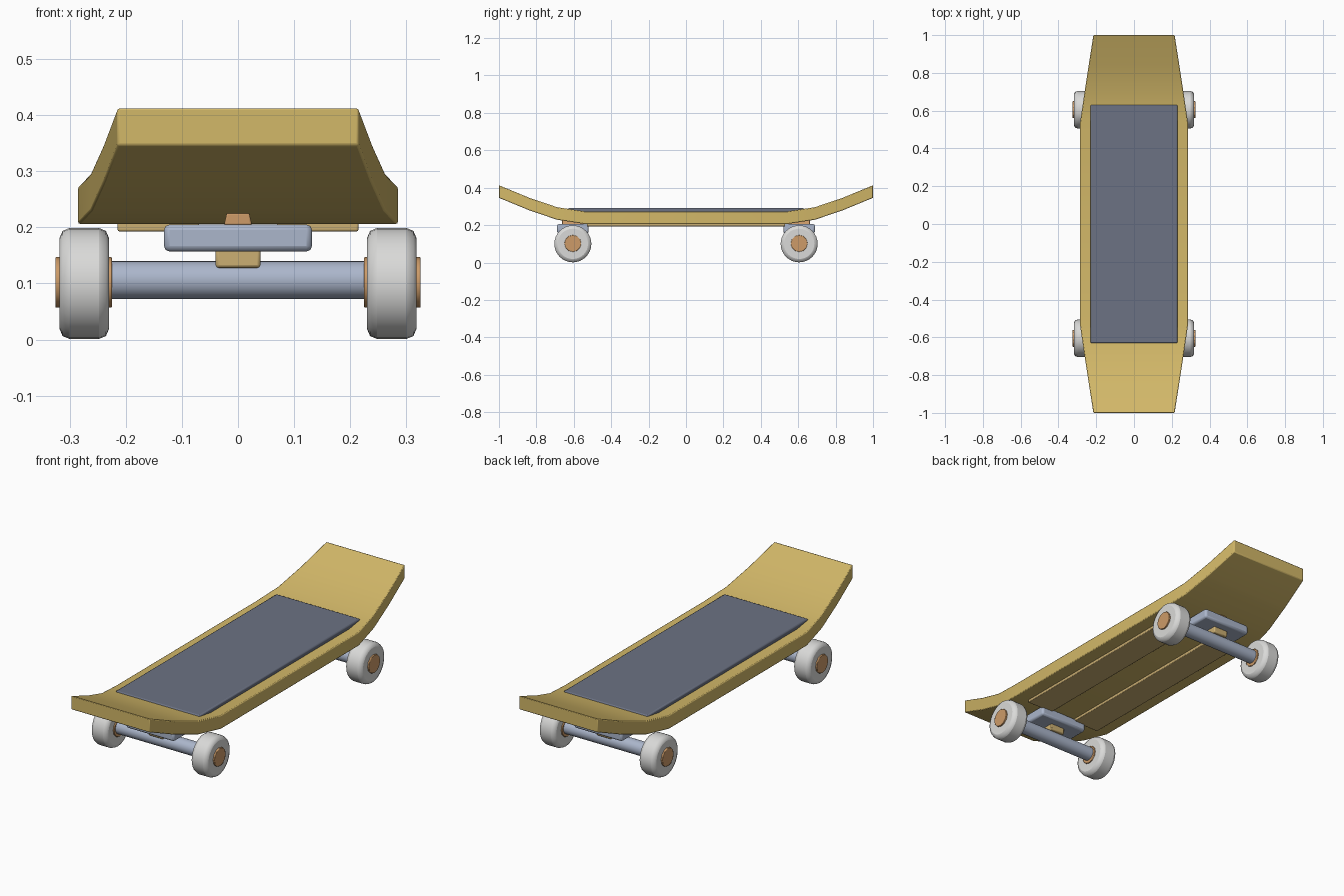
import bpy
import bmesh
import math
from mathutils import Matrix

cube = bpy.data.objects.get("Cube")
if cube:
    bpy.data.objects.remove(cube, do_unlink=True)


def material(name, color):
    m = bpy.data.materials.new(name)
    m.use_nodes = True
    m.diffuse_color = (*color, 1)
    m.node_tree.nodes["Principled BSDF"].inputs["Base Color"].default_value = (*color, 1)
    return m


WOOD = material("golden wood", (0.65, 0.48, 0.14))
GRIP = material("slate grip", (0.15, 0.17, 0.23))
METAL = material("blue grey metal", (0.41, 0.47, 0.60))
RUBBER = material("pale grey wheel", (0.70, 0.70, 0.69))
COPPER = material("copper", (0.61, 0.33, 0.14))
TAN = material("tan", (0.60, 0.43, 0.17))


def finish(name, bm, mat, bevel=0.0, segments=2):
    bmesh.ops.recalc_face_normals(bm, faces=bm.faces)
    mesh = bpy.data.meshes.new(name)
    bm.to_mesh(mesh)
    bm.free()
    mesh.materials.append(mat)
    obj = bpy.data.objects.new(name, mesh)
    bpy.context.collection.objects.link(obj)
    if bevel:
        mod = obj.modifiers.new("Soft edges", "BEVEL")
        mod.width = bevel
        mod.segments = segments
        mod.limit_method = "ANGLE"
        mod.angle_limit = math.radians(35)
    bpy.ops.object.select_all(action="DESELECT")
    obj.select_set(True)
    bpy.context.view_layer.objects.active = obj
    bpy.ops.object.shade_smooth_by_angle(angle=math.radians(32))
    return obj


def box(name, center, size, mat, bevel=0.0, taper=1.0):
    bm = bmesh.new()
    bmesh.ops.create_cube(bm, size=1)
    for v in bm.verts:
        if v.co.z > 0:
            v.co.x *= taper
        v.co = [c + s * p for c, s, p in zip(center, size, v.co)]
    return finish(name, bm, mat, bevel)


def rod(name, center, radius, length, mat, sides, bevel=0.0):
    """Cylinder lying along x."""
    bm = bmesh.new()
    turn = Matrix.Translation(center) @ Matrix.Rotation(math.pi / 2, 4, "Y")
    bmesh.ops.create_cone(bm, cap_ends=True, segments=sides, radius1=radius,
                          radius2=radius, depth=length, matrix=turn)
    return finish(name, bm, mat, bevel)


# Deck: cross-sections of half width and underside height along the length
half = [(0.54, 0.285, 0.206), (0.69, 0.263, 0.229), (0.84, 0.240, 0.280), (1.0, 0.215, 0.346)]
stations = [(-y, w, z) for y, w, z in reversed(half)] + half
bm = bmesh.new()
rings = []
for y, w, z in stations:
    corners = [(-w, z), (w, z), (w, z + 0.067), (-w, z + 0.067)]
    rings.append([bm.verts.new((x, y, h)) for x, h in corners])
for a, b in zip(rings, rings[1:]):
    for i in range(4):
        j = (i + 1) % 4
        bm.faces.new((a[i], a[j], b[j], b[i]))
bm.faces.new(rings[0])
bm.faces.new(rings[-1])
finish("deck", bm, WOOD, 0.004)

# Grip sheet on top and rails underneath
box("grip_sheet", (0, 0, 0.280), (0.46, 1.26, 0.024), GRIP, 0.006)
for side, x in (("left", 1), ("right", -1)):
    box(side + "_under_rail", (x * 0.142, 0, 0.202), (0.145, 1.06, 0.018), TAN, 0.003)

# Trucks and wheels
for end, s in (("front", -1), ("back", 1)):
    y = s * 0.605
    box(end + "_base_plate", (0, y, 0.181), (0.264, 0.17, 0.048), METAL, 0.01)
    box(end + "_mount", (0, y, 0.215), (0.05, 0.115, 0.022), COPPER, 0.003, 0.8)
    box(end + "_bushing", (0, y, 0.147), (0.08, 0.08, 0.038), TAN, 0.005)
    rod(end + "_axle", (0, y, 0.106), 0.034, 0.48, METAL, 24)
    for side, x in (("left", 1), ("right", -1)):
        rod(f"{end}_{side}_wheel", (x * 0.274, y, 0.100), 0.099, 0.088, RUBBER, 32, 0.018)
        rod(f"{end}_{side}_hub", (x * 0.275, y, 0.102), 0.045, 0.101, COPPER, 12, 0.002)
